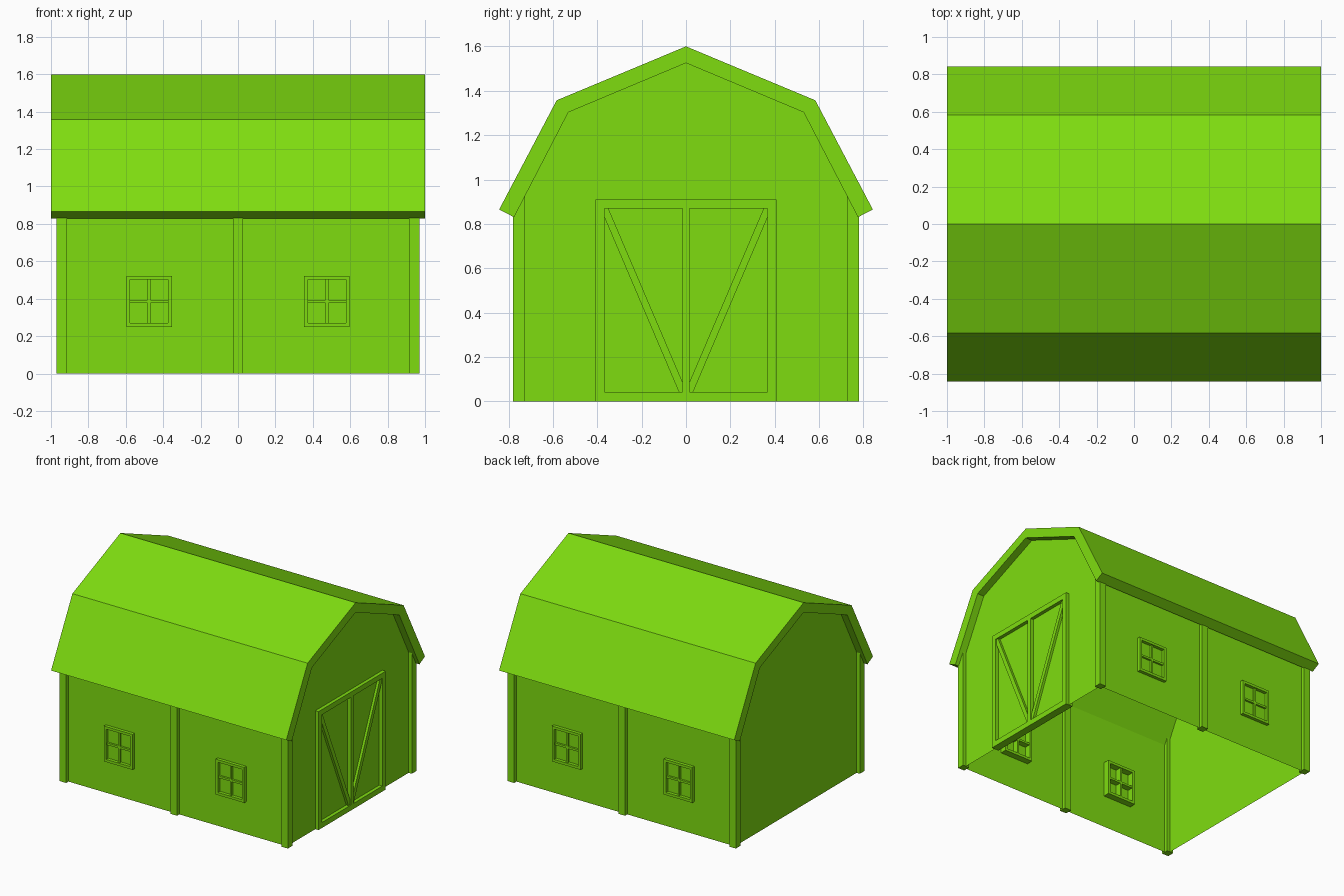
import bpy

cube = bpy.data.objects.get("Cube")
if cube:
    bpy.data.objects.remove(cube, do_unlink=True)

green = bpy.data.materials.new("lime green")
green.use_nodes = True
COLOUR = (0.21, 0.72, 0.005, 1)
green.diffuse_color = COLOUR
green.node_tree.nodes["Principled BSDF"].inputs["Base Color"].default_value = COLOUR


def make(name, verts, faces):
    mesh = bpy.data.meshes.new(name)
    mesh.from_pydata(verts, [], faces)
    mesh.materials.append(green)
    obj = bpy.data.objects.new(name, mesh)
    bpy.context.collection.objects.link(obj)
    return obj


def prism(name, profile, x0, x1):
    """Extrude a counter-clockwise (y, z) profile along x."""
    n = len(profile)
    verts = [(x, y, z) for x in (x0, x1) for y, z in profile]
    faces = [tuple(reversed(range(n))), tuple(range(n, 2 * n))]
    faces += [(i, (i + 1) % n, n + (i + 1) % n, n + i) for i in range(n)]
    return make(name, verts, faces)


def box(name, xs, ys, zs):
    (x0, x1), (y0, y1), (z0, z1) = sorted(xs), sorted(ys), sorted(zs)
    return prism(name, [(y0, z0), (y1, z0), (y1, z1), (y0, z1)], x0, x1)


WX, WY = 0.943, 0.752   # wall planes
PX, PY = 0.97, 0.78     # outer faces of the posts
P = 0.055               # post thickness

# Gambrel roof shell
outer = [(0.842, 0.865), (0.583, 1.357), (0, 1.6), (-0.583, 1.357), (-0.842, 0.865)]
inner = [(-0.775, 0.83), (-0.53, 1.303), (0, 1.525), (0.53, 1.303), (0.775, 0.83)]
prism("roof", outer + inner, -1, 1)

# Thin walls, open underneath
eave = 0.875
gable = [(-WY, 0), (WY, 0), (WY, eave), (0.53, 1.303),
         (0, 1.525), (-0.53, 1.303), (-WY, eave)]
make("left_gable_wall", [(WX, y, z) for y, z in gable], [tuple(range(7))])
make("right_gable_wall", [(-WX, y, z) for y, z in gable], [tuple(reversed(range(7)))])

for side, s in (("front", -1), ("back", 1)):
    wall = [(-WX, s * WY, 0), (WX, s * WY, 0), (WX, s * WY, eave), (-WX, s * WY, eave)]
    make(side + "_wall", wall, [(0, 1, 2, 3) if s < 0 else (3, 2, 1, 0)])

    # Corner and middle posts
    for label, x in (("right", P / 2 - PX), ("middle", 0), ("left", PX - P / 2)):
        box(f"{side}_{label}_post", (x - P / 2, x + P / 2),
            (s * (PY - P), s * PY), (0, 0.93))

    # Windows: frame with crossing glazing bars through the wall
    depth = (s * (WY - 0.05), s * (WY + 0.025))
    bar_depth = (s * (WY - 0.045), s * (WY + 0.015))
    for label, cx in (("right", -0.475), ("left", 0.475)):
        name = f"{side}_{label}_window"
        x0, x1, z0, z1, t = cx - 0.122, cx + 0.122, 0.25, 0.522, 0.02
        for edge in ((x0, x0 + t), (x1 - t, x1)):
            box(name + "_jamb", edge, depth, (z0, z1))
        for edge in ((z0, z0 + t), (z1 - t, z1)):
            box(name + "_rail", (x0 + t, x1 - t), depth, edge)
        box(name + "_mullion", (cx - 0.008, cx + 0.008), bar_depth, (z0 + t, z1 - t))
        for edge in ((x0 + t, cx - 0.008), (cx + 0.008, x1 - t)):
            box(name + "_crossbar", edge, bar_depth, (0.378, 0.394))

# Double barn door on the left gable
door = (PX - 0.06, PX)
box("door_top_rail", door, (-0.408, 0.408), (0.87, 0.91))
box("door_bottom_rail", door, (-0.368, 0.368), (0, 0.042))
box("door_centre_stile", door, (-0.016, 0.016), (0.042, 0.87))
for label, s in (("front", -1), ("back", 1)):
    box(label + "_door_jamb", door, (s * 0.368, s * 0.408), (0, 0.87))
    brace = [(s * 0.016, 0.042), (s * 0.032, 0.042), (s * 0.368, 0.83),
             (s * 0.368, 0.87), (s * 0.35, 0.87), (s * 0.016, 0.088)]
    prism(label + "_door_brace", brace if s > 0 else brace[::-1], PX - 0.05, PX - 0.008)
